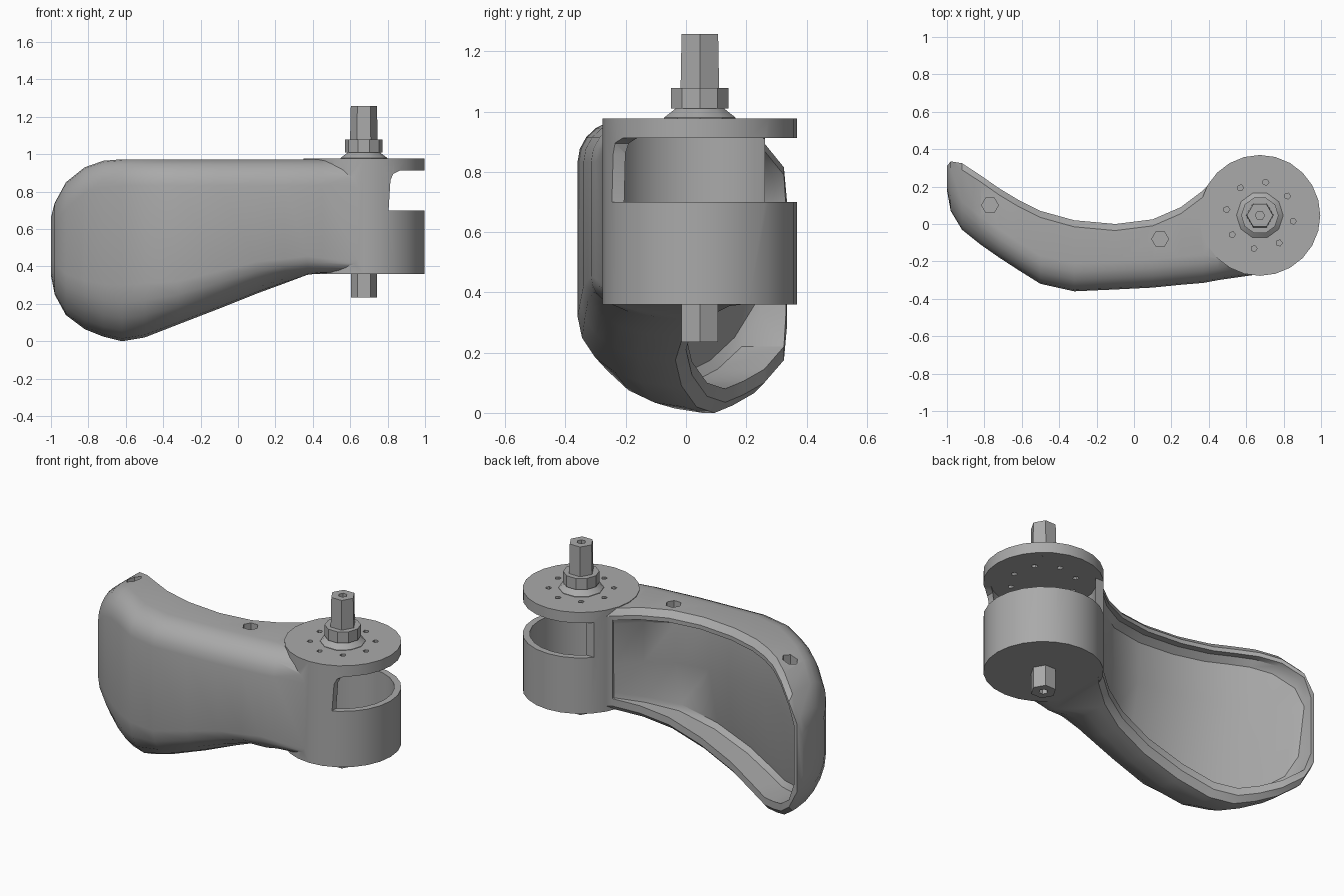
import bpy, bmesh
from math import sin, cos, pi, radians

if "Cube" in bpy.data.objects:
    bpy.data.objects.remove(bpy.data.objects["Cube"], do_unlink=True)

GREY = bpy.data.materials.new("plain grey")
GREY.use_nodes = True
GREY.diffuse_color = (0.4, 0.4, 0.4, 1)
GREY.node_tree.nodes["Principled BSDF"].inputs["Base Color"].default_value = GREY.diffuse_color

HUB = (0.673, 0.046)
LIP = 0.035
SEAM = 0.64


def loft(name, rings):
    """Skin a row of closed rings and cap both ends."""
    bm = bmesh.new()
    loops = [[bm.verts.new(p) for p in ring] for ring in rings]
    n = len(loops[0])
    for a, b in zip(loops, loops[1:]):
        for i in range(n):
            bm.faces.new((a[i], a[(i + 1) % n], b[(i + 1) % n], b[i]))
    bm.faces.new(loops[0])
    bm.faces.new(loops[-1])
    bmesh.ops.recalc_face_normals(bm, faces=bm.faces)
    mesh = bpy.data.meshes.new(name)
    bm.to_mesh(mesh)
    bm.free()
    mesh.materials.append(GREY)
    obj = bpy.data.objects.new(name, mesh)
    bpy.context.collection.objects.link(obj)
    return obj


def turned(name, centre, profile, sides):
    """Stack of regular polygons; profile is (radius, height) pairs."""
    return loft(name, [[(centre[0] + r * cos(2 * pi * i / sides),
                         centre[1] + r * sin(2 * pi * i / sides), z)
                        for i in range(sides)] for r, z in profile])


def block(name, x1, y0, y1, profile):
    """Stack of rectangles; profile is (left edge, height) pairs."""
    return loft(name, [[(x0, y0, z), (x1, y0, z), (x1, y1, z), (x0, y1, z)] for x0, z in profile])


def combine(obj, other, operation):
    other.hide_render = True
    mod = obj.modifiers.new(operation, 'BOOLEAN')
    mod.operation, mod.object, mod.solver = operation, other, 'EXACT'
    bpy.context.view_layer.objects.active = obj
    bpy.ops.object.modifier_apply(modifier=mod.name)
    bpy.data.objects.remove(other, do_unlink=True)


def section(x, front, back, low, high, top, bottom, steps=5):
    """Cross-section with rounded front corners and bevelled back ones; radii are (depth, height)."""
    ring = [(x, back, high - LIP), (x, back - LIP, high)]
    for i in range(steps + 1):
        a = pi / 2 * i / steps
        ring.append((x, front + top[0] * (1 - sin(a)), high - top[1] * (1 - cos(a))))
    for i in range(steps + 1):
        a = pi / 2 * i / steps
        ring.append((x, front + bottom[0] * (1 - cos(a)), low + bottom[1] * (1 - sin(a))))
    return ring + [(x, back - LIP, low), (x, back, low + LIP)]


def hollow_section(x, back, low, high, depth):
    """Recess outline: upright above the seam, leaning forward below it."""
    floor = back - depth
    lean = 0.2 * (SEAM - low) * min(1, depth / 0.08)
    return [(x, back + 0.1, high), (x, floor + depth * 0.5, high), (x, floor, high - 0.03),
            (x, floor, SEAM), (x, floor - lean, low + 0.03),
            (x, floor - lean + depth * 0.3, low), (x, back + 0.1, low)]


# Arm stations: x, front, back, low, high, lower corner height, hollow depth
STATIONS = [
    (-1.00, 0.18, 0.31, 0.35, 0.66, 0.10, 0),
    (-0.98, 0.07, 0.335, 0.25, 0.74, 0.16, 0.06),
    (-0.92, -0.03, 0.325, 0.14, 0.85, 0.22, 0.08),
    (-0.82, -0.11, 0.26, 0.065, 0.93, 0.26, 0.08),
    (-0.72, -0.18, 0.19, 0.025, 0.965, 0.28, 0.08),
    (-0.62, -0.245, 0.13, 0.00, 0.973, 0.30, 0.08),
    (-0.50, -0.32, 0.07, 0.02, 0.973, 0.29, 0.08),
    (-0.32, -0.36, 0.02, 0.09, 0.973, 0.23, 0.08),
    (-0.10, -0.35, 0.00, 0.175, 0.973, 0.20, 0.08),
    (0.10, -0.34, 0.025, 0.255, 0.973, 0.17, 0.07),
    (0.25, -0.325, 0.09, 0.31, 0.973, 0.13, 0.04),
    (0.37, -0.315, 0.18, 0.355, 0.973, 0.10, 0.012),
    (0.45, -0.30, 0.27, 0.365, 0.973, 0.08, 0),
    (0.66, -0.27, 0.35, 0.365, 0.973, 0.07, 0),
]

body = loft("arm_and_hub", [
    section(x, f, b, lo, hi, (min(0.15, 0.45 * (b - f)), min(0.14, 0.4 * (hi - lo))),
            (min(0.8 * (b - f), b - f - 0.05) if x < 0.3 else 0.1, c))
    for x, f, b, lo, hi, c, d in STATIONS])

# Recess in the back, leaving a rim that is wider below
hollow = [hollow_section(max(x, -0.96), b, lo + 0.08, hi - 0.06, d)
          for x, f, b, lo, hi, c, d in STATIONS if d]
combine(body, loft("hollow", hollow), 'DIFFERENCE')

# Round hub with a bore and an open slot between cup and plate
combine(body, turned("hub", HUB, [(0.323, 0.36), (0.323, 0.977)], 24), 'UNION')
combine(body, turned("bore", HUB, [(0.285, 0.4), (0.285, 0.912)], 24), 'DIFFERENCE')
combine(body, block("side_slot", 1.2, -0.5, 0.5,
                    [(0.805, 0.7), (0.815, 0.86), (0.83, 0.895), (0.865, 0.912)]), 'DIFFERENCE')
combine(body, block("back_slot", 1.1, 0.262, 0.5, [(0.42, 0.7), (0.42, 0.912)]), 'DIFFERENCE')

# Bolt holes around the plate and two sockets on top of the arm
for i in range(8):
    a = radians(35 + 45 * i)
    spot = (HUB[0] + 0.18 * cos(a), HUB[1] + 0.18 * sin(a))
    combine(body, turned("bolt_hole", spot, [(0.017, 0.85), (0.017, 1.1)], 5), 'DIFFERENCE')
for spot, floor in (((-0.77, 0.10), 0.89), ((0.14, -0.08), 0.92)):
    combine(body, turned("socket", spot, [(0.045, floor), (0.045, 1.1)], 6), 'DIFFERENCE')

# Shafts with a flanged collar and small centre holes
collar = turned("top_collar", HUB, [(0.125, 0.97), (0.125, 0.98), (0.085, 1.01),
                                    (0.1, 1.01), (0.1, 1.078)], 10)
top_shaft = turned("top_shaft", HUB, [(0.074, 1.07), (0.07, 1.257)], 6)
bottom_shaft = turned("bottom_shaft", HUB, [(0.07, 0.235), (0.07, 0.37)], 6)
combine(top_shaft, turned("hole", HUB, [(0.025, 1.15), (0.025, 1.4)], 6), 'DIFFERENCE')
combine(bottom_shaft, turned("hole", HUB, [(0.025, 0.1), (0.025, 0.3)], 6), 'DIFFERENCE')

# Smooth shading with sharp edges kept
for obj in (body, collar, top_shaft, bottom_shaft):
    bpy.ops.object.select_all(action='DESELECT')
    obj.select_set(True)
    bpy.context.view_layer.objects.active = obj
    bpy.ops.object.shade_smooth_by_angle(angle=radians(32))
